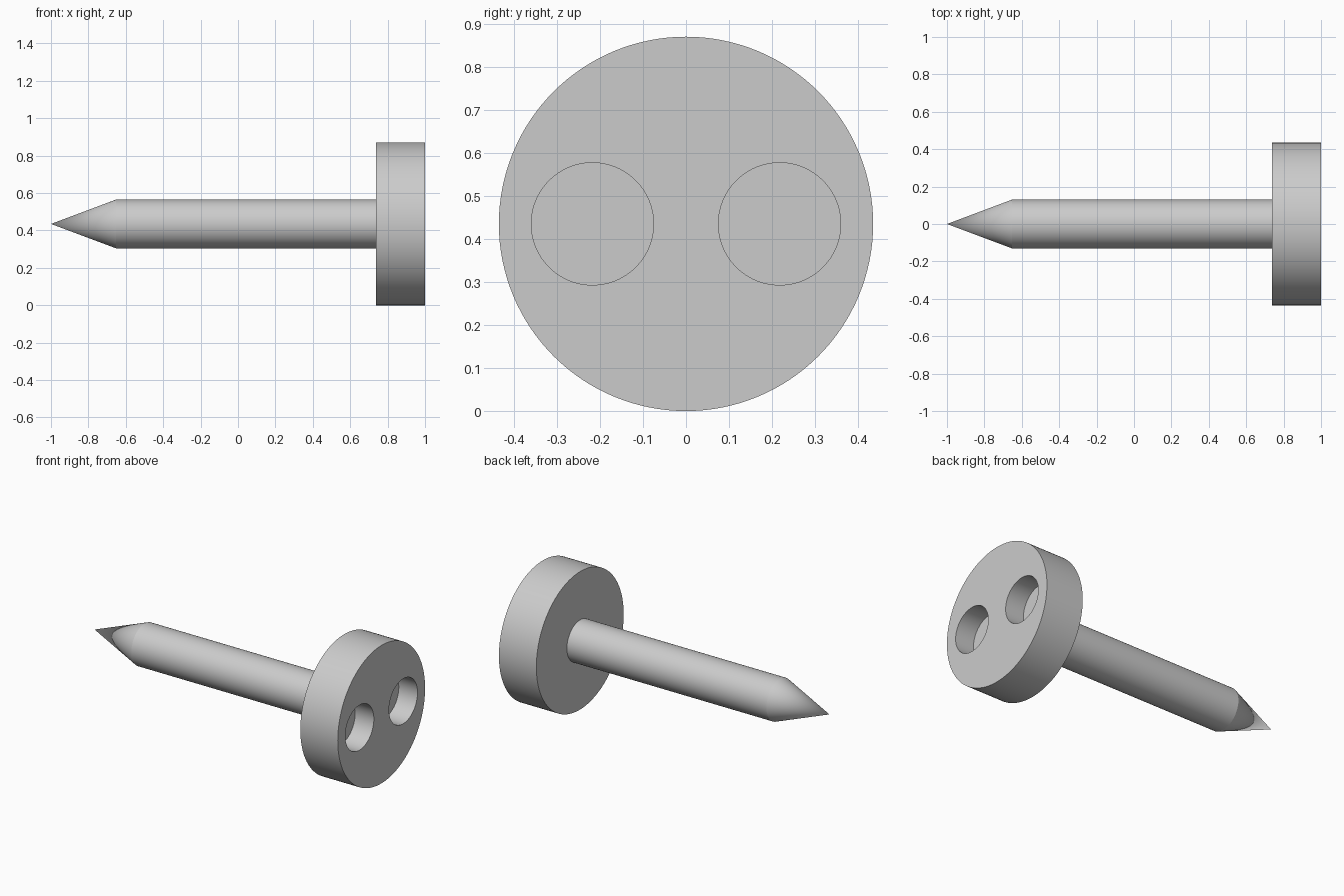
import bpy
import math

cube = bpy.data.objects.get("Cube")
if cube:
    bpy.data.objects.remove(cube, do_unlink=True)

U = 2 / 46                  # module: the pin is 46 modules long
AXIS_Z = 10 * U             # height of the long axis
HEAD_BACK = 1 - 6 * U       # plane where shaft meets head
TIP_START = -1 + 8 * U

steel = bpy.data.materials.new("grey steel")
steel.use_nodes = True
colour = (0.6, 0.6, 0.6, 1)
steel.diffuse_color = colour
steel.node_tree.nodes["Principled BSDF"].inputs["Base Color"].default_value = colour


def rod(name, x0, x1, r0, r1, y=0, sides=96):
    """Round part along x, from radius r0 at x0 to r1 at x1."""
    bpy.ops.mesh.primitive_cone_add(
        vertices=sides, radius1=r0, radius2=r1, depth=x1 - x0,
        location=((x0 + x1) / 2, y, AXIS_Z), rotation=(0, math.pi / 2, 0))
    obj = bpy.context.object
    obj.name = name
    obj.data.materials.append(steel)
    bpy.ops.object.transform_apply(location=True, rotation=True, scale=True)
    return obj


def smooth(obj):
    bpy.ops.object.select_all(action="DESELECT")
    obj.select_set(True)
    bpy.context.view_layer.objects.active = obj
    bpy.ops.object.shade_smooth_by_angle(angle=math.radians(15))


# Pointed tip and straight shaft
tip = rod("tip", -1, TIP_START, 0, 3 * U)
shaft = rod("shaft", TIP_START, HEAD_BACK, 3 * U, 3 * U)

# Disc head with two blind sockets in its outer face
head = rod("head", HEAD_BACK, 1, 10 * U, 10 * U, sides=128)
for side in (-1, 1):
    cutter = rod("socket_cutter", 1 - 3 * U, 1.1, 0.142, 0.142, y=side * 5 * U)
    cutter.hide_render = True
    cut = head.modifiers.new("socket", "BOOLEAN")
    cut.operation = "DIFFERENCE"
    cut.solver = "EXACT"
    cut.object = cutter
    bpy.context.view_layer.objects.active = head
    bpy.ops.object.modifier_apply(modifier=cut.name)
    bpy.data.objects.remove(cutter, do_unlink=True)

for part in (tip, shaft, head):
    smooth(part)
